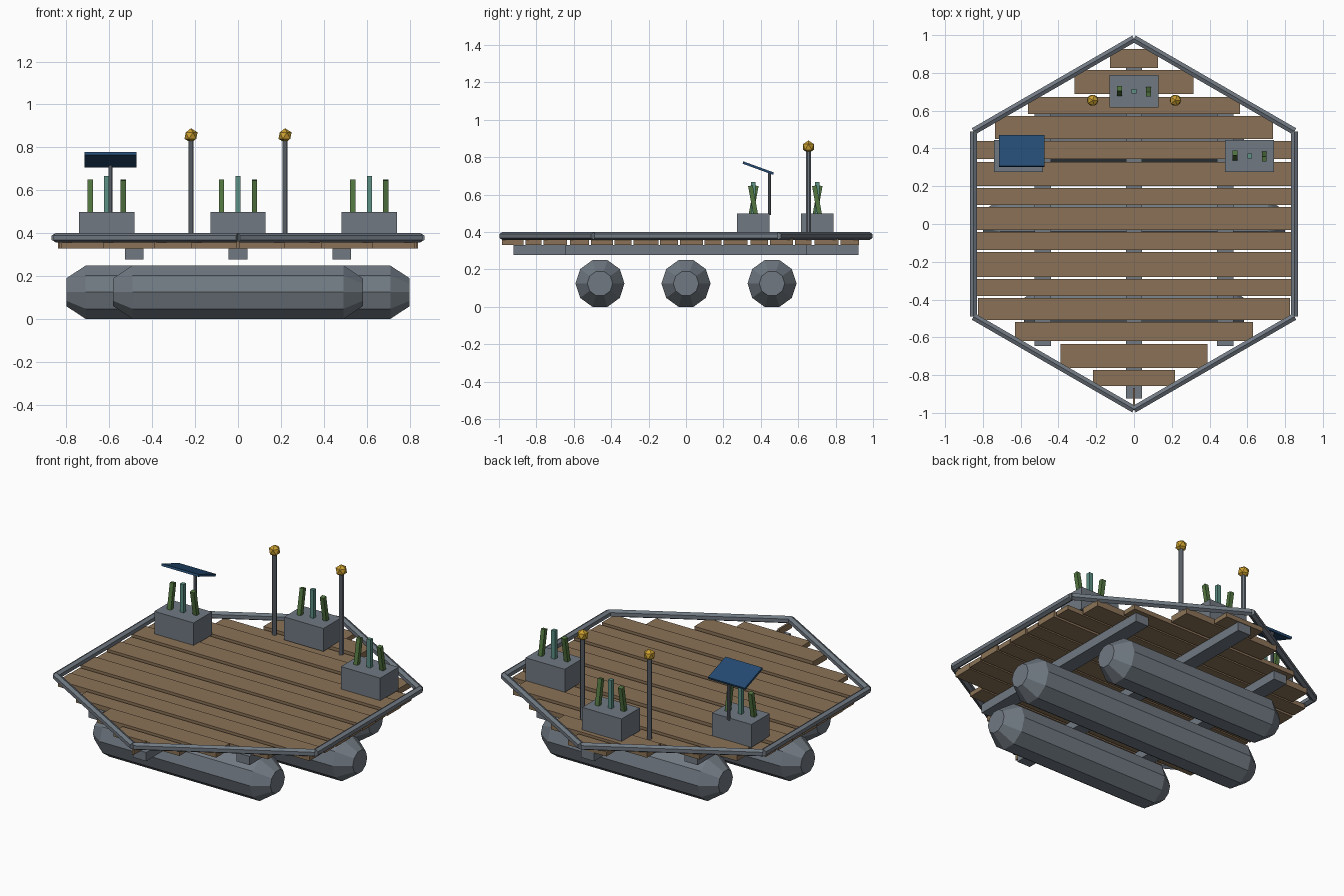
import bpy, bmesh, math
from mathutils import Matrix, Vector

if "Cube" in bpy.data.objects:
    bpy.data.objects.remove(bpy.data.objects["Cube"])


def mat(name, r, g, b):
    m = bpy.data.materials.new(name)
    m.diffuse_color = (r, g, b, 1)
    m.use_nodes = True
    m.node_tree.nodes["Principled BSDF"].inputs["Base Color"].default_value = m.diffuse_color
    return m


GREY = mat("slate grey", 0.162, 0.19, 0.222)
WOOD = mat("deck brown", 0.258, 0.171, 0.095)
BLUE = mat("panel blue", 0.018, 0.069, 0.165)
GOLD = mat("lamp gold", 0.60, 0.35, 0.03)
GREEN = mat("plant green", 0.085, 0.18, 0.052)
TEAL = mat("plant teal", 0.11, 0.28, 0.23)


def finish(name, bm, material):
    bmesh.ops.recalc_face_normals(bm, faces=bm.faces)
    me = bpy.data.meshes.new(name)
    bm.to_mesh(me)
    bm.free()
    me.materials.append(material)
    ob = bpy.data.objects.new(name, me)
    bpy.context.collection.objects.link(ob)
    return ob


def box(name, center, size, material, tilt=0.0):
    bm = bmesh.new()
    m = (Matrix.Translation(center) @ Matrix.Rotation(tilt, 4, 'X')
         @ Matrix.Diagonal((*size, 1)))
    bmesh.ops.create_cube(bm, size=1, matrix=m)
    return finish(name, bm, material)


def spindle(name, profile, sides, phase, matrix, material):
    """Closed faceted body along local x from (position, radius) pairs."""
    bm = bmesh.new()
    rings = []
    for t, r in profile:
        angles = [phase + 2 * math.pi * i / sides for i in range(sides)]
        rings.append([bm.verts.new(matrix @ Vector((t, r * math.cos(a), r * math.sin(a))))
                      for a in angles])
    for a, b in zip(rings, rings[1:]):
        for i in range(sides):
            j = (i + 1) % sides
            bm.faces.new((a[i], a[j], b[j], b[i]))
    bm.faces.new(rings[0])
    bm.faces.new(rings[-1])
    return finish(name, bm, material)


def post(name, x, y, z0, z1, r):
    m = Matrix.Translation((x, y, 0)) @ Matrix.Rotation(-math.pi / 2, 4, 'Y')
    return spindle(name, [(z0, r), (z1, r)], 8, math.pi / 8, m, GREY)


# pontoons, the middle one longer
for i, (y, h) in enumerate([(-0.46, 0.582), (0, 0.80), (0.46, 0.582)]):
    spindle(f"pontoon_{i}", [(-h, 0.068), (-h + 0.09, 0.131), (h - 0.09, 0.131), (h, 0.068)],
            10, 0, Matrix.Translation((0, y, 0.125)), GREY)

# joists under the deck
for i, (x, h) in enumerate([(-0.484, 0.645), (0, 0.923), (0.484, 0.645)]):
    box(f"joist_{i}", (x, 0, 0.304), (0.087, 2 * h, 0.052), GREY)

# deck planks: back edge, front edge, half length; every second one sits higher
PLANKS = [(0.926, 0.825, 0.127), (0.815, 0.688, 0.315), (0.672, 0.582, 0.56),
          (0.571, 0.450, 0.735), (0.439, 0.344, 0.832), (0.328, 0.201, 0.838),
          (0.190, 0.100, 0.834), (0.090, -0.032, 0.838), (-0.042, -0.138, 0.834),
          (-0.148, -0.280, 0.838), (-0.291, -0.381, 0.834), (-0.391, -0.508, 0.825),
          (-0.519, -0.619, 0.63), (-0.635, -0.762, 0.39), (-0.772, -0.857, 0.216),
          (-0.868, -0.985, 0.006)]
for i, (y1, y0, h) in enumerate(PLANKS):
    top = 0.367 if i % 2 else 0.357
    box(f"plank_{i}", (0, (y0 + y1) / 2, (top + 0.33) / 2), (2 * h, y1 - y0, top - 0.33), WOOD)

# hexagonal rim of butted tubes
R = 0.981
for i in range(6):
    a, b = math.radians(30 + 60 * i), math.radians(90 + 60 * i)
    p = Vector((R * math.cos(a), R * math.sin(a), 0.379))
    q = Vector((R * math.cos(b), R * math.sin(b), 0.379))
    d = q - p
    m = Matrix.Translation(p) @ Matrix.Rotation(math.atan2(d.y, d.x), 4, 'Z')
    spindle(f"rim_tube_{i}", [(0, 0.0215), (d.length, 0.0215)], 6, math.pi / 2, m, GREY)

# planters with three upright plants each
for i, (x, y) in enumerate([(-0.612, 0.36), (0, 0.702), (0.612, 0.36)]):
    box(f"planter_{i}", (x, y, 0.432), (0.258, 0.172, 0.136), GREY)
    box(f"plant_middle_{i}", (x, y, 0.572), (0.024, 0.024, 0.19), TEAL)
    for s in (-1, 1):
        box(f"plant_side_{i}_{s}", (x + s * 0.077, y, 0.562), (0.025, 0.025, 0.174),
            GREEN, tilt=s * 0.18)

# lamp posts with faceted globes
for s in (-1, 1):
    post(f"lamp_post_{s}", s * 0.219, 0.655, 0.35, 0.835, 0.0135)
    bm = bmesh.new()
    bmesh.ops.create_icosphere(bm, subdivisions=1, radius=0.034,
                               matrix=Matrix.Translation((s * 0.219, 0.655, 0.855)))
    finish(f"lamp_globe_{s}", bm, GOLD)

# tilted solar panel on its mast
post("panel_mast", -0.594, 0.447, 0.49, 0.724, 0.009)
box("solar_panel", (-0.594, 0.386, 0.742), (0.242, 0.174, 0.013), BLUE, tilt=math.radians(-20))
